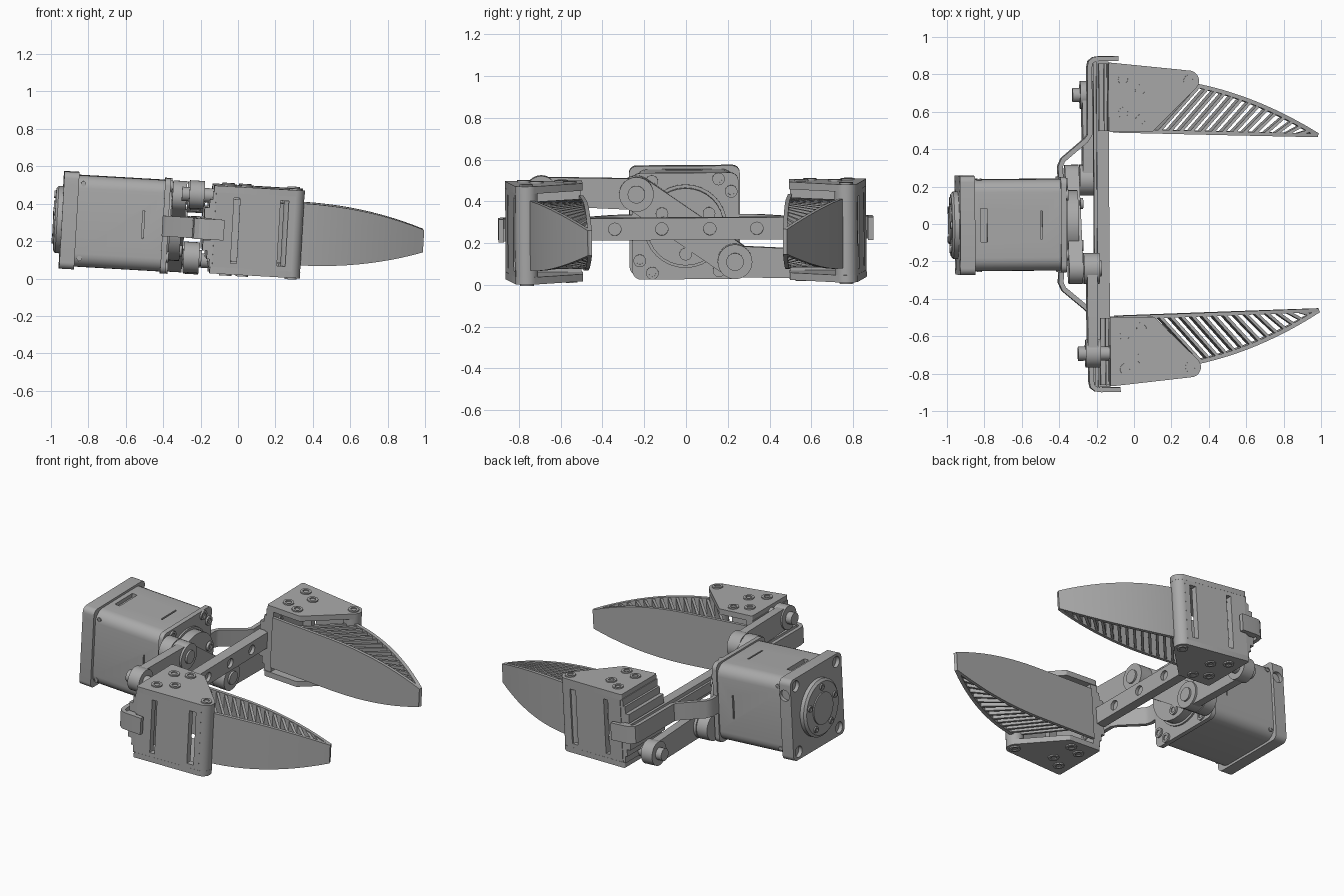
import bpy, bmesh
from math import radians, sin, cos, pi
from mathutils import Matrix, Vector

if "Cube" in bpy.data.objects:
    bpy.data.objects.remove(bpy.data.objects["Cube"])

# One plain grey metal
GREY = (0.4, 0.4, 0.4, 1)
metal = bpy.data.materials.new("grey metal")
metal.use_nodes = True
metal.diffuse_color = GREY
metal.node_tree.nodes["Principled BSDF"].inputs["Base Color"].default_value = GREY

# The gripper is laid out along x around its own axis, then set at a slight tilt
TILT = (Matrix.Translation((0, 0, 0.26)) @ Matrix.Rotation(radians(0.4), 4, 'Z')
        @ Matrix.Rotation(radians(3.3), 4, 'Y') @ Matrix.Rotation(radians(0.4), 4, 'X'))
parts = []


def finish(name, bm):
    bmesh.ops.recalc_face_normals(bm, faces=bm.faces)
    me = bpy.data.meshes.new(name)
    bm.to_mesh(me)
    bm.free()
    me.transform(TILT)
    me.materials.append(metal)
    ob = bpy.data.objects.new(name, me)
    bpy.context.scene.collection.objects.link(ob)
    parts.append(ob)
    return ob


def box(name, x, y, z, bevel=0, axis=0):
    """Box from ranges; edges running along axis may be rounded."""
    bm = bmesh.new()
    bmesh.ops.create_cube(bm, size=1)
    for v in bm.verts:
        v.co = [(a + b) / 2 + c * (b - a) for (a, b), c in zip((x, y, z), v.co)]
    if bevel:
        along = [e for e in bm.edges
                 if abs((e.verts[0].co - e.verts[1].co).normalized()[axis]) > 0.9]
        bmesh.ops.bevel(bm, geom=along, offset=bevel, segments=6, profile=0.5, affect='EDGES')
    return finish(name, bm)


def hull(name, circles, lo, hi, axis):
    """Plate hugging circles (a, b, r), extruded along x or z."""
    bm = bmesh.new()
    for a, b, r in circles:
        for k in range(32):
            p, q = a + r * cos(k * pi / 16), b + r * sin(k * pi / 16)
            for t in (lo, hi):
                bm.verts.new((t, p, q) if axis == 'X' else (p, q, t))
    res = bmesh.ops.convex_hull(bm, input=bm.verts)
    loose = {g for g in res["geom_interior"] + res["geom_unused"]
             if isinstance(g, bmesh.types.BMVert)}
    bmesh.ops.delete(bm, geom=list(loose), context='VERTS')
    bmesh.ops.dissolve_limit(bm, angle_limit=0.01, verts=bm.verts, edges=bm.edges)
    return finish(name, bm)


def lathe(name, profile, origin, direction, seg=32):
    """Turn (radius, height) points around a direction."""
    bm = bmesh.new()
    vs = [bm.verts.new((r, 0, h)) for r, h in profile]
    es = [bm.edges.new(pair) for pair in zip(vs, vs[1:])]
    bmesh.ops.spin(bm, geom=vs + es, cent=(0, 0, 0), axis=(0, 0, 1),
                   angle=2 * pi, steps=seg, use_merge=True)
    bmesh.ops.remove_doubles(bm, verts=bm.verts, dist=1e-5)
    turn = Vector(direction).to_track_quat('Z', 'Y').to_matrix().to_4x4()
    bm.transform(Matrix.Translation(origin) @ turn)
    return finish(name, bm)


def rod(name, r, length, origin, direction):
    return lathe(name, [(0, 0), (r, 0), (r, length), (0, length)], origin, direction)


def bolt(name, r, origin, direction, h=0.008):
    lathe(name, [(0, -h), (r, -h), (r, h), (r * .55, h), (r * .55, 0.001), (0, 0.001)],
          origin, direction, 24)


def strip(name, pts, thick, height, s=1):
    """Upright band following an xy path; height(x) gives its half height."""
    bm = bmesh.new()
    rows = []
    for i, p in enumerate(pts):
        a, b = Vector(pts[max(i - 1, 0)]), Vector(pts[min(i + 1, len(pts) - 1)])
        d = (b - a).normalized()
        n = Vector((-d.y, d.x)) * thick / 2
        h = height(p[0])
        rows.append([bm.verts.new((p[0] + k * n.x, s * (p[1] + k * n.y), z))
                     for k, z in ((1, -h), (1, h), (-1, h), (-1, -h))])
    for r, q in zip(rows, rows[1:]):
        for k in range(4):
            bm.faces.new((r[k], r[(k + 1) % 4], q[(k + 1) % 4], q[k]))
    bm.faces.new(rows[0])
    bm.faces.new(rows[-1])
    return finish(name, bm)


def cut(ob, cutters):
    for c in cutters:
        c.hide_render = True
        m = ob.modifiers.new("cut", 'BOOLEAN')
        m.operation, m.object = 'DIFFERENCE', c
        bpy.context.view_layer.objects.active = ob
        bpy.ops.object.modifier_apply(modifier=m.name)
        parts.remove(c)
        bpy.data.objects.remove(c)


# Motor: end cap, rear flange, rounded body, front plate
FWD, BACK = (1, 0, 0), (-1, 0, 0)
lathe("motor_end_cap", [(0, 0), (.18, 0), (.18, .03), (.165, .042), (.1, .042), (.1, .05), (0, .05)],
      (-.94, 0, 0), BACK, 48)
for k in range(5):
    a = k * 2 * pi / 5 + pi / 2
    bolt("end_cap_bolt", .02, (-.983, .135 * cos(a), .135 * sin(a)), BACK)
flange = box("motor_rear_flange", (-.945, -.865), (-.265, .265), (-.26, .26), .035)
corners = [(y, z) for y in (-.21, .21) for z in (-.21, .21)]
cut(flange, [rod("hole", .035, .05, (-.97, y, z), FWD) for y, z in corners]
    + [rod("side_hole", .035, .04, (-.9, s * .28, .16), (0, -s, 0)) for s in (1, -1)])
body = box("motor_body", (-.866, -.404), (-.245, .245), (-.245, .245), .07)
cut(body, [box("slot", (-.835, -.8), (-.09, .09), (.22, .3)),
           box("slot", (-.515, -.505), (-.075, .075), (.235, .3))]
    + [box("slot", (-.515, -.505), sorted((s * .235, s * .3)), (-.075, .075)) for s in (1, -1)])
box("motor_front_plate", (-.405, -.375), (-.255, .255), (-.255, .255), .04)
for s in (1, -1):
    for y, z in ((.16, .225), (.22, .165), (-.16, .215)):
        bolt("front_plate_bolt", .03, (-.372, s * y, s * z), FWD)
    for y in (-.2, .2):
        bolt("body_screw", .014, (-.84, s * .245, y), (0, s, 0), .004)

# Rotor with two lobes that drive the links
rod("rotor_collar", .2, .012, (-.376, 0, 0), FWD)
rod("rotor_disc", .185, .06, (-.365, 0, 0), FWD)
hull("rotor_arm", [(-.235, .163, .083), (.235, -.163, .083)], -.362, -.287, 'X')
for k in range(3):
    a = k * 2 * pi / 3 - pi / 2
    bolt("rotor_bolt", .03, (-.284 if k else -.3, .13 * cos(a), .13 * sin(a)), FWD)

# Guide rail with a long groove and holes
rail = box("guide_rail", (-.2, -.135), (-.87, .87), (-.053, .053))
cut(rail, [rod("hole", .03, .04, (-.155, y, 0), FWD) for y in (-.8, -.57, -.34, -.115, .115, .34, .57, .8)])
box("rail_spine", (-.215, -.199), (-.87, .87), (-.03, .03))


# Finger shape
def along(x):
    return max(0, (x - .3) / .685)


def finger_h(x):
    return .166 - .106 * along(x) ** 2.2


def outer_y(x):
    u = along(x)
    return .745 - .13 * u - .147 * u * u


def inner_y(x):
    return .5 - .03 * (x + .1)


for s in (1, -1):
    side = "left" if s > 0 else "right"
    zs = -s

    # Bent strap from the motor to the rail end
    strip(side + "_strap", [(-.39, .2), (-.395, .31), (-.38, .345), (-.255, .45), (-.235, .48),
                            (-.235, .84), (-.23, .867), (-.21, .882), (-.185, .885), (-.08, .885)],
          .026, lambda x: .055, s)

    # Drive link with its pivots
    near, far = (s * .235, zs * .163), (s * .69, zs * .18)
    hull(side + "_link", [(*near, .075), (*far, .068)], -.265, -.21, 'X')
    rod(side + "_link_near_hub", .083, .085, (-.282, *near), FWD)
    rod(side + "_link_near_pin", .042, .115, (-.3, *near), FWD)
    rod(side + "_link_far_hub", .075, .08, (-.275, *far), FWD)
    rod(side + "_link_far_pin", .038, .2, (-.315, *far), FWD)

    # Carriage gripping the rail
    span = sorted((s * .5, s * .86))
    box(side + "_carriage_back", (-.15, -.1), span, (-.205, .205))
    for t in (1, -1):
        box(side + "_carriage_jaw", (-.19, -.14), span, sorted((t * .058, t * .115)))
        box(side + "_carriage_step", (-.165, -.14), span, sorted((t * .115, t * .16)))
        for y in (.57, .76):
            bolt(side + "_carriage_screw", .025, (-.1, s * y, t * .12), FWD)

        # Triangular palm plates with bolts
        lo, hi = sorted((t * .2, t * .235))
        hull(side + "_palm_plate", [(-.135, s * .505, .01), (-.135, s * .855, .01),
                                    (.285, s * .765, .055), (.085, s * .505, .01)], lo, hi, 'Z')
        for x, y in ((-.06, .775), (.03, .715), (-.06, .595), (.03, .555), (.29, .765)):
            bolt(side + "_palm_bolt", .033, (x, s * y, t * .235), (0, 0, t))

    # Slotted outer wall and hinge post
    wall = strip(side + "_palm_wall", [(-.135, .845), (.29, .8)], .038, lambda x: .205, s)
    cut(wall, [box("slot", (x - w, x + w), sorted((s * .7, s * .95)), (-.175, .175))
               for x, w in ((-.02, .016), (.235, .022))])
    rod(side + "_hinge_post", .054, .47, (.285, s * .765, -.235), (0, 0, 1))

    # Ribbed flexible finger
    xs = [.3 + .685 * k / 12 for k in range(13)]
    strip(side + "_finger_pad", [(x, inner_y(x)) for x in [-.1] + xs], .02, finger_h, s)
    strip(side + "_finger_back", [(x, outer_y(x)) for x in xs], .022, finger_h, s)
    for k in range(15):
        a, b = .07 + .057 * k, .3 + .046 * k
        strip(side + "_finger_rib", [(a, inner_y(a)), (b, outer_y(b))], .016,
              lambda x: finger_h(x) - .006, s)

# Smooth round surfaces, keep hard edges
bpy.ops.object.select_all(action='DESELECT')
for ob in parts:
    ob.select_set(True)
bpy.context.view_layer.objects.active = parts[0]
bpy.ops.object.shade_smooth_by_angle(angle=radians(30))
